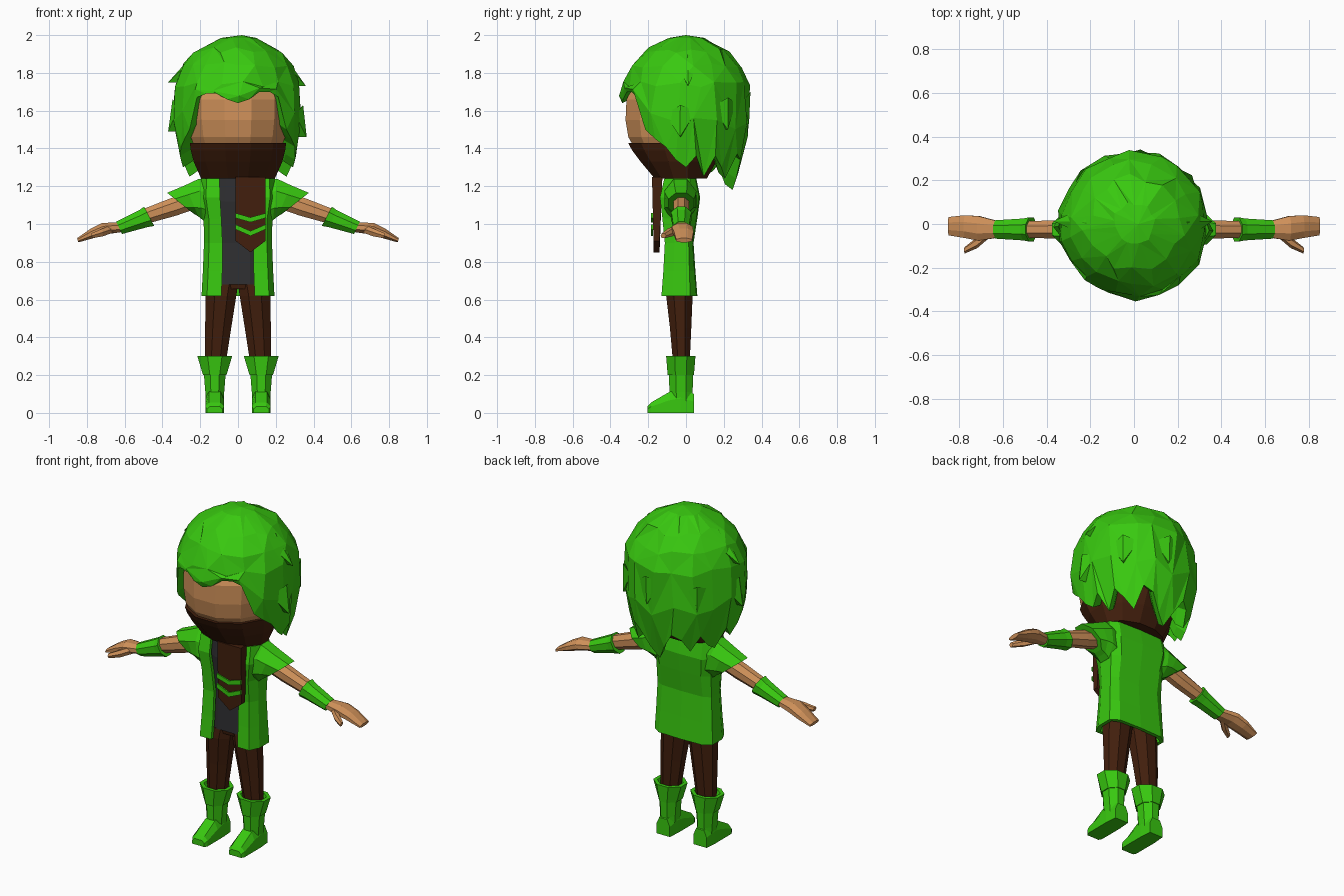
import bpy, bmesh, math, random
from mathutils import Vector

if "Cube" in bpy.data.objects:
    bpy.data.objects.remove(bpy.data.objects["Cube"])

random.seed(4)


def material(name, rgb):
    m = bpy.data.materials.new(name)
    m.diffuse_color = (*rgb, 1)
    m.use_nodes = True
    m.node_tree.nodes["Principled BSDF"].inputs["Base Color"].default_value = m.diffuse_color
    return m


GREEN = material("leaf green", (0.04, 0.58, 0.005))
SKIN = material("skin", (0.62, 0.28, 0.10))
BROWN = material("dark brown", (0.055, 0.014, 0.004))
GREY = material("charcoal", (0.028, 0.028, 0.031))


def build(name, verts, faces, mat):
    bm = bmesh.new()
    vs = [bm.verts.new(v) for v in verts]
    for f in faces:
        bm.faces.new([vs[i] for i in f])
    bmesh.ops.recalc_face_normals(bm, faces=bm.faces)
    me = bpy.data.meshes.new(name)
    bm.to_mesh(me)
    bm.free()
    me.materials.append(mat)
    ob = bpy.data.objects.new(name, me)
    bpy.context.collection.objects.link(ob)
    return ob


def loft(name, rings, mat):
    """Skin a stack of equal-length point rings and cap both ends."""
    n = len(rings[0])
    faces = [(k * n + i, k * n + (i + 1) % n, (k + 1) * n + (i + 1) % n, (k + 1) * n + i)
             for k in range(len(rings) - 1) for i in range(n)]
    faces += [tuple(range(n)), tuple(range((len(rings) - 1) * n, len(rings) * n))]
    return build(name, [p for r in rings for p in r], faces, mat)


def oval(z, cx, rx, front, back, n=8):
    """Horizontal ring between a front and a back y."""
    cy, ry, k = (front + back) / 2, (back - front) / 2, 1 / math.cos(math.pi / n)
    return [(cx + rx * k * math.cos(math.tau * (i + .5) / n),
             cy + ry * k * math.sin(math.tau * (i + .5) / n), z) for i in range(n)]


def hoop(s, top, bottom, cy, ry, n=8):
    """Tilted arm ring given by its top and bottom (x, z) points."""
    out, k = [], 1 / math.cos(math.pi / n)
    for i in range(n):
        a = math.tau * (i + .5) / n
        c = k * math.cos(a) / 2
        out.append((s * ((top[0] + bottom[0]) / 2 + c * (top[0] - bottom[0])), cy + ry * k * math.sin(a),
                    (top[1] + bottom[1]) / 2 + c * (top[1] - bottom[1])))
    return out


def plate(name, outline, y0, y1, mat):
    return loft(name, [[(x, y0, z) for x, z in outline], [(x, y1, z) for x, z in outline]], mat)


# Head and the mask wrapped around its lower half
loft("head", [oval(z, 0, rx, f, b, 12) for z, rx, f, b in [
    (1.38, .22, -.26, .16), (1.46, .25, -.305, .21), (1.55, .262, -.32, .24),
    (1.66, .265, -.315, .25), (1.76, .24, -.26, .23), (1.86, .16, -.16, .15)]], SKIN)
loft("mask", [oval(z, 0, rx, f, b, 12) for z, rx, f, b in [
    (1.24, .195, -.165, .11), (1.33, .235, -.24, .16), (1.39, .25, -.285, .19),
    (1.43, .255, -.307, .21)]], BROWN)

# Hair: a faceted cap whose hem rises over the face and ends in points
PROFILE = [(1.15, .24), (1.2, .26), (1.35, .315), (1.5, .34), (1.68, .343), (1.78, .32),
           (1.88, .26), (1.95, .18), (1.985, .09), (2.0, .04)]
HEM = [1.64, 1.66, 1.70, 1.70, 1.67, 1.50, 1.45, 1.41, 1.34, 1.30, 1.36, 1.25,
       1.36, 1.30, 1.24, 1.37, 1.34, 1.24, 1.18, 1.27, 1.36, 1.33, 1.25, 1.35,
       1.28, 1.25, 1.37, 1.30, 1.36, 1.41, 1.45, 1.50, 1.67, 1.69, 1.69, 1.66]


def radius(z):
    for (z0, r0), (z1, r1) in zip(PROFILE, PROFILE[1:]):
        if z <= z1:
            return r0 + (r1 - r0) * (z - z0) / (z1 - z0)
    return .04


def polar(deg, r, z):
    a = math.radians(deg)
    return (r * math.sin(a), -r * math.cos(a), z)


verts, faces, m = [(.02, 0, 2.0)], [], 18
for row, z in enumerate([1.985, 1.92, 1.84, 1.74, None]):
    for i in range(m):
        h = HEM[2 * i]
        zz = (z if z else 1.74 + (h - 1.74) * .5) + random.uniform(-.015, .015) * (row > 0)
        verts.append(polar(i * 20 + random.uniform(-5, 5), radius(zz) + random.uniform(-.008, .014), zz))
for i, z in enumerate(HEM):
    verts.append(polar(i * 10, radius(z) - .005, z))
for i, z in enumerate(HEM):
    verts.append(polar(i * 10, radius(z) * .82, z + .03))
verts.append((0, 0, 1.75))
for i in range(m):
    j = (i + 1) % m
    faces.append((0, 1 + i, 1 + j))
    for k in range(4):
        a, b, c, d = 1 + k * m + i, 1 + k * m + j, 1 + (k + 1) * m + j, 1 + (k + 1) * m + i
        faces += [(a, b, c), (a, c, d)] if (i + k) % 2 else [(a, b, d), (b, c, d)]
    p, q, h = 1 + 4 * m + i, 1 + 4 * m + j, 1 + 5 * m
    h0, h1, h2 = h + 2 * i, h + 2 * i + 1, h + (2 * i + 2) % 36
    faces += [(p, h0, h1), (p, h1, q), (q, h1, h2)]
    for u, v in ((h0, h1), (h1, h2)):
        faces += [(u, v, v + 36, u + 36), (u + 36, v + 36, len(verts) - 1)]
build("hair", verts, faces, GREEN)

# Loose locks standing off the cap: angle, tip height, tip radius
for i, (a, z, r) in enumerate([(92, 1.73, .36), (268, 1.75, .37), (85, 1.46, .365), (272, 1.49, .37),
                               (175, 1.53, .335), (130, 1.50, .345), (225, 1.50, .345)]):
    build(f"hair_lock_{i + 1}",
          [polar(a - 15, radius(z + .12) - .02, z + .12), polar(a + 15, radius(z + .14) - .02, z + .14),
           polar(a, radius(z + .17) + .004, z + .17), polar(a, radius(z) - .05, z), polar(a, r, z)],
          [(0, 2, 4), (2, 1, 4), (1, 3, 4), (3, 0, 4), (0, 3, 1, 2)], GREEN)

# Shirt and hips inside the coat
loft("shirt", [oval(z, 0, w, f, b) for z, w, f, b in [
    (.68, .155, -.105, .035), (.9, .15, -.095, .02), (1.12, .165, -.12, .05), (1.24, .16, -.11, .04)]], GREY)
loft("hips", [oval(z, 0, w, f, b) for z, w, f, b in [
    (.655, .14, -.09, .03), (.70, .15, -.10, .032)]], BROWN)


# Open coat: C-shaped rings with an outer and an inner wall
def coat_ring(z, w, f, b, g):
    def half(t):
        fy, by, x = f + t, b - t, w - t
        return [(g, fy), (x * .85, fy), (x, fy * .55), (x, by * .4), (x * .75, by)]
    ring = []
    for t, order in ((0, 1), (.02, -1)):
        h = half(t)
        wall = h + [(0, b - t + .005)] + [(-x, y) for x, y in reversed(h)]
        ring += wall[::order]
    return [(x, y, z) for x, y in ring]


loft("coat", [coat_ring(*r) for r in [
    (.62, .193, -.13, .055, .088), (.75, .186, -.12, .045, .083), (.9, .18, -.112, .035, .082),
    (1.03, .182, -.125, .055, .088), (1.14, .2, -.138, .07, .095), (1.24, .195, -.115, .05, .098)]], GREEN)

# Hanging scarf end with chevron stripes
loft("scarf", [[(-.012, y0, 1.25), (.145, y0, 1.25), (.145, y1, .91), (.066, y1, .85), (-.012, y1, .91)]
               for y0, y1 in ((-.18, -.172), (-.125, -.14))], BROWN)
for i, (side, mid) in enumerate([(1.045, 1.022), (.985, .95)]):
    xs = (-.014, .066, .147)
    zs = (side, mid, side)
    plate(f"scarf_stripe_{i + 1}", [(x, z + .013) for x, z in zip(xs, zs)]
          + [(x, z - .013) for x, z in reversed(list(zip(xs, zs)))], -.184, -.176, GREEN)

for s, side in ((1, "right"), (-1, "left")):
    # Sleeve, bare arm, wrist cuff and hand
    loft(f"{side}_sleeve", [hoop(s, *r) for r in [
        ((.13, 1.24), (.13, .99), -.03, .07), ((.21, 1.238), (.185, 1.02), -.03, .085),
        ((.28, 1.205), (.21, 1.04), -.028, .08), ((.375, 1.165), (.235, 1.055), -.025, .068)]], GREEN)
    loft(f"{side}_arm", [hoop(s, *r) for r in [
        ((.24, 1.175), (.21, 1.085), -.025, .042), ((.36, 1.135), (.325, 1.045), -.025, .042),
        ((.50, 1.08), (.47, 1.005), -.025, .038)]], SKIN)
    loft(f"{side}_cuff", [hoop(s, *r) for r in [
        ((.497, 1.092), (.444, .99), -.025, .055), ((.52, 1.075), (.485, .982), -.025, .05),
        ((.645, 1.012), (.614, .947), -.025, .042)]], GREEN)
    loft(f"{side}_hand", [hoop(s, *r) for r in [
        ((.62, 1.01), (.61, .958), -.025, .036), ((.72, 1.005), (.70, .945), -.02, .056),
        ((.78, .975), (.765, .925), -.012, .052), ((.852, .925), (.845, .903), -.01, .042)]], SKIN)
    loft(f"{side}_thumb", [hoop(s, *r, 6) for r in [
        ((.665, .995), (.66, .955), -.04, .02), ((.72, .975), (.715, .935), -.085, .022),
        ((.778, .95), (.772, .925), -.12, .013)]], SKIN)
    # Trouser leg
    loft(f"{side}_leg", [oval(z, s * cx, rx, f, b) for z, cx, rx, f, b in [
        (.28, .118, .056, -.07, .02), (.45, .105, .069, -.085, .028),
        (.62, .09, .081, -.105, .035), (.68, .08, .08, -.10, .03)]], BROWN)
    # Boot: flared cuff, shaft and foot
    loft(f"{side}_boot_cuff", [oval(z, s * .123, rx, f, b) for z, rx, f, b in [
        (.20, .062, -.097, .042), (.30, .092, -.105, .05), (.30, .07, -.085, .03), (.27, .06, -.075, .025)]], GREEN)
    loft(f"{side}_boot_shaft", [oval(z, s * .123, rx, f, b) for z, rx, f, b in [
        (.02, .046, -.08, .038), (.11, .05, -.088, .035), (.21, .058, -.09, .038)]], GREEN)
    loft(f"{side}_boot_foot", [[(s * .123 + w * kx, y, h * kz) for kx, kz in
                               ((-1, 0), (1, 0), (1, .6), (.6, 1), (-.6, 1), (-1, .6))]
                              for y, w, h in [(.042, .044, .10), (-.03, .05, .13),
                                              (-.09, .05, .11), (-.185, .05, .055), (-.203, .04, .035)]], GREEN)
